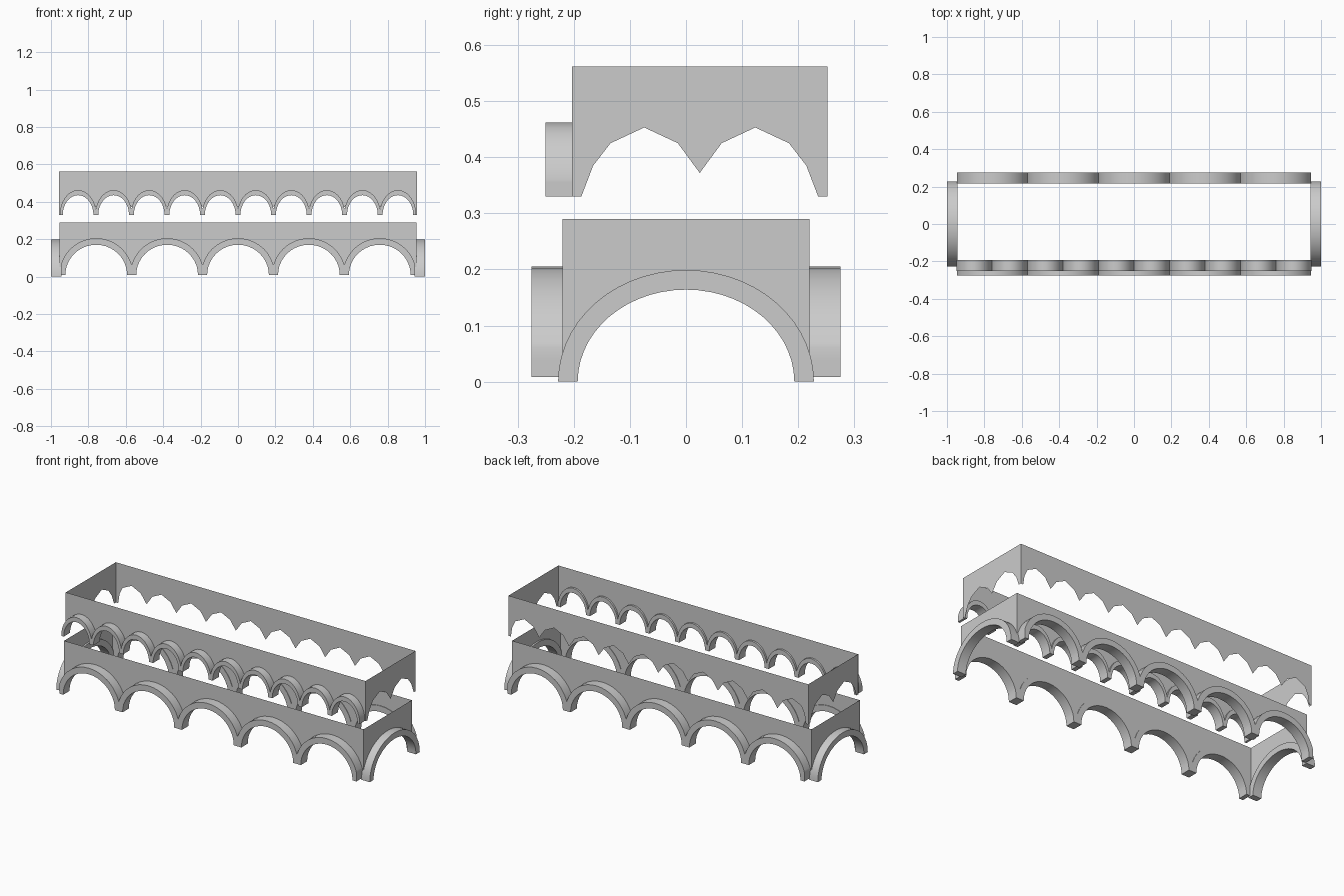
import bpy, bmesh, math

cube = bpy.data.objects.get("Cube")
if cube:
    bpy.data.objects.remove(cube, do_unlink=True)

stone = bpy.data.materials.new("grey stone")
stone.use_nodes = True
stone.diffuse_color = (0.6, 0.6, 0.6, 1)
stone.node_tree.nodes["Principled BSDF"].inputs["Base Color"].default_value = (0.6, 0.6, 0.6, 1)

# Map (along wall, outward distance, height) to the world for each side
SIDES = {
    "front": lambda u, d, z: (u, -d, z),
    "back": lambda u, d, z: (-u, d, z),
    "left": lambda u, d, z: (d, u, z),
    "right": lambda u, d, z: (-d, -u, z),
}


def finish(name, bm, smooth=False):
    bmesh.ops.recalc_face_normals(bm, faces=bm.faces[:])
    mesh = bpy.data.meshes.new(name)
    bm.to_mesh(mesh)
    bm.free()
    mesh.materials.append(stone)
    if smooth:
        mesh.shade_smooth()
        mesh.set_sharp_from_angle(angle=math.radians(30))
    obj = bpy.data.objects.new(name, mesh)
    bpy.context.collection.objects.link(obj)


def centres(count, pitch):
    return [(i - (count - 1) / 2) * pitch for i in range(count)]


def arch_row(name, side, count, pitch, base, outer, inner, near, far, steps=20):
    """Row of raised half-round arches; neighbours merge into shared legs."""
    put, half = SIDES[side], pitch / 2
    angles = [math.pi * i / steps for i in range(steps + 1)]
    if half < outer[0]:
        valley = math.acos(half / outer[0])
        angles = sorted(angles + [valley, math.pi - valley])
    bm = bmesh.new()
    for c in centres(count, pitch):
        pairs = []
        for t in angles:
            x = max(-half, min(half, outer[0] * math.cos(t)))
            pairs.append((
                bm.verts.new(put(c + x, far, base + outer[1] * math.sin(t))),
                bm.verts.new(put(c + inner[0] * math.cos(t), far, base + inner[1] * math.sin(t)))))
        for a, b in zip(pairs, pairs[1:]):
            bm.faces.new((a[0], b[0], b[1], a[1]))
    bmesh.ops.remove_doubles(bm, verts=bm.verts[:], dist=0.0002)
    bmesh.ops.recalc_face_normals(bm, faces=bm.faces[:])
    grown = bmesh.ops.extrude_face_region(bm, geom=bm.faces[:], use_keep_orig=True)["geom"]
    shift = [n - f for n, f in zip(put(0, near, 0), put(0, far, 0))]
    bmesh.ops.translate(bm, vec=shift, verts=[g for g in grown if isinstance(g, bmesh.types.BMVert)])
    finish(name, bm, True)


def wall(name, side, start, end, dist, top, edge):
    """Thin wall whose lower edge follows the given cut line."""
    put = SIDES[side]
    edge = [(start, edge[0][1])] + edge + [(end, edge[-1][1])]
    bm = bmesh.new()
    pairs = [(bm.verts.new(put(u, dist, z)), bm.verts.new(put(u, dist, top))) for u, z in edge]
    for a, b in zip(pairs, pairs[1:]):
        bm.faces.new((a[0], b[0], b[1], a[1]))
    finish(name, bm)


def round_cut(count, pitch, base, rx, ry, steps=10):
    return [(c - rx * math.cos(math.pi * i / steps), base + ry * math.sin(math.pi * i / steps))
            for c in centres(count, pitch) for i in range(steps + 1)]


def pointed_cut(count, pitch, middle, foot, shoulder):
    """Faceted bays with hanging points, and feet at both corners."""
    mids = [middle + c for c in centres(count, pitch)]
    line = [(mids[0] - foot, 0.33), (mids[0] - (foot + shoulder) / 2 - 0.005, 0.385)]
    for m in mids:
        line += [(m - shoulder, 0.425), (m, 0.453), (m + shoulder, 0.425)]
        if m != mids[-1]:
            line.append((m + pitch / 2, 0.372))
    return line + [(mids[-1] + (foot + shoulder) / 2 + 0.005, 0.385), (mids[-1] + foot, 0.33)]


# Lower tier: five bays on the long sides, one on each end
for side in ("front", "back"):
    wall("lower_wall_" + side, side, -0.955, 0.955, 0.22, 0.29,
         round_cut(5, 0.379, 0.008, 0.172, 0.17))
    arch_row("lower_arches_" + side, side, 5, 0.379, 0.008,
             (0.197, 0.197), (0.165, 0.162), 0.217, 0.275)
for side in ("left", "right"):
    wall("lower_wall_" + side, side, -0.22, 0.22, 0.955, 0.29,
         round_cut(1, 1, 0.003, 0.197, 0.167))
    arch_row("lower_arch_" + side, side, 1, 1, 0,
             (0.228, 0.199), (0.193, 0.164), 0.945, 1.0, 28)

# Upper tier: ten bays along, two bays across, raised arches on the front only
for side, dist in (("front", 0.203), ("back", 0.252)):
    wall("upper_wall_" + side, side, -0.957, 0.957, dist, 0.562,
         pointed_cut(10, 0.19, 0, 0.086, 0.058))
arch_row("upper_arches_front", "front", 10, 0.19, 0.33,
         (0.0975, 0.132), (0.082, 0.105), 0.192, 0.25, 16)
for side, sign in (("left", 1), ("right", -1)):
    ends = sorted((sign * -0.203, sign * 0.252))
    wall("upper_wall_" + side, side, ends[0], ends[1], 0.956, 0.562,
         pointed_cut(2, 0.198, sign * 0.0245, 0.112, 0.06))
